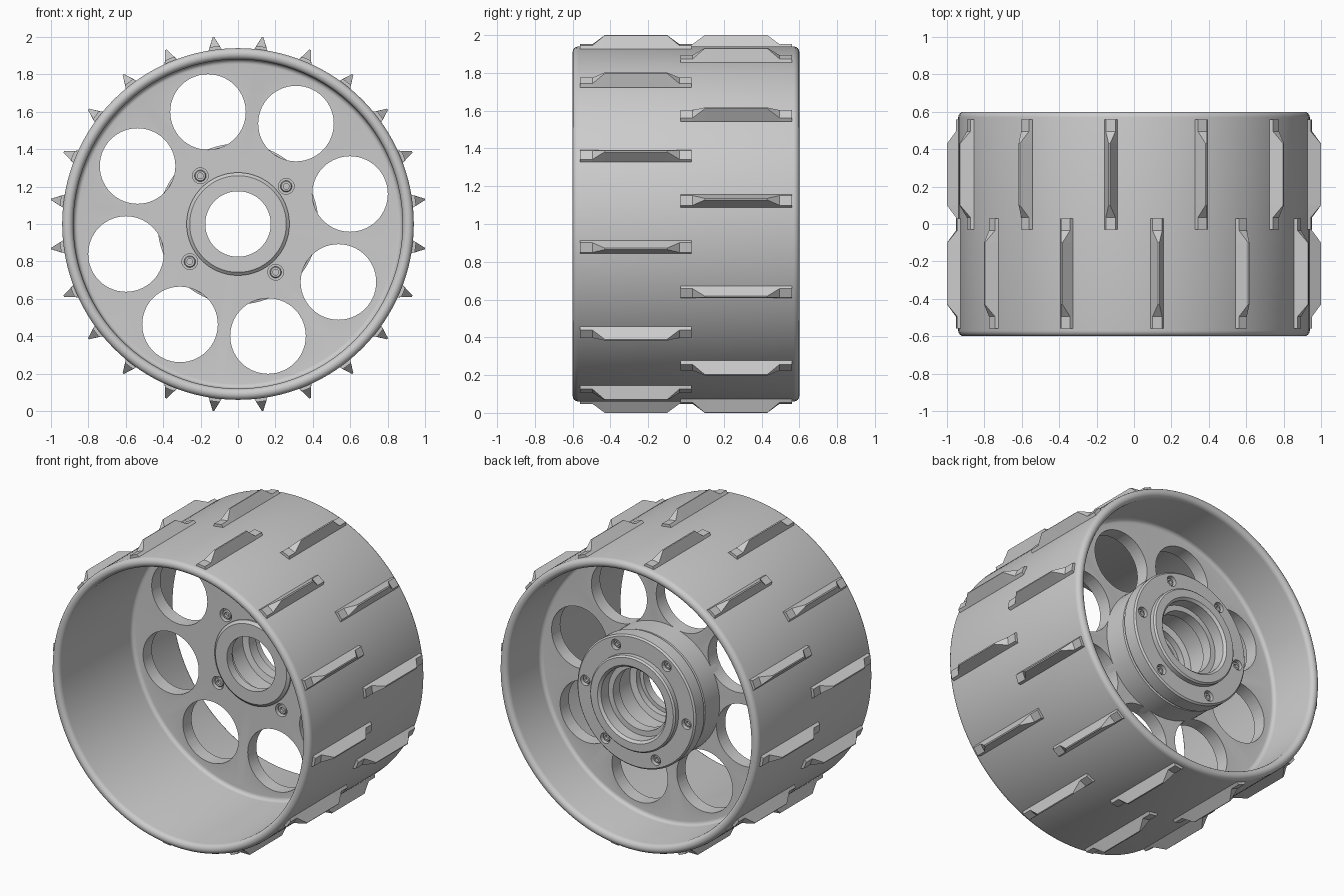
import bpy, bmesh
from math import sin, cos, pi, radians
from mathutils import Matrix, Vector

if "Cube" in bpy.data.objects:
    bpy.data.objects.remove(bpy.data.objects["Cube"])

CZ = 1.0  # axle height; the axle runs along y


def arc(cr, cy, rad, a0, a1, n=8):
    return [(cr + rad * cos(radians(a0 + (a1 - a0) * i / n)),
             cy + rad * sin(radians(a0 + (a1 - a0) * i / n))) for i in range(n + 1)]


def polar(r, deg, y=0.0):
    return Vector((r * cos(radians(deg)), y, CZ + r * sin(radians(deg))))


def finish(bm, name):
    bmesh.ops.remove_doubles(bm, verts=bm.verts, dist=1e-5)
    bmesh.ops.recalc_face_normals(bm, faces=bm.faces)
    me = bpy.data.meshes.new(name)
    bm.to_mesh(me)
    bm.free()
    ob = bpy.data.objects.new(name, me)
    bpy.context.collection.objects.link(ob)
    return ob


def smooth(ob):
    bpy.ops.object.select_all(action='DESELECT')
    ob.select_set(True)
    bpy.context.view_layer.objects.active = ob
    bpy.ops.object.shade_smooth_by_angle(angle=radians(32))


def lathe(bm, profile, steps, centre):
    """Revolve a closed (radius, y) profile about a y-parallel axis."""
    vs = [bm.verts.new(centre + Vector((r, y, 0))) for r, y in profile]
    es = [bm.edges.new((vs[i], vs[(i + 1) % len(vs)])) for i in range(len(vs))]
    bmesh.ops.spin(bm, geom=vs + es, cent=centre, axis=(0, 1, 0),
                   angle=2 * pi, steps=steps, use_merge=True)


def cut(ob, holes):
    """Drill holes given as (position, radius, y start, y end, sides)."""
    bm = bmesh.new()
    for p, r, y0, y1, n in holes:
        m = Matrix.Translation(p + Vector((0, (y0 + y1) / 2, 0))) @ Matrix.Rotation(pi / 2, 4, 'X')
        bmesh.ops.create_cone(bm, cap_ends=True, segments=n, radius1=r, radius2=r,
                              depth=y1 - y0, matrix=m)
    cutter = finish(bm, "hole_cutter")
    cutter.hide_render = True
    mod = ob.modifiers.new("holes", 'BOOLEAN')
    mod.object, mod.operation, mod.solver = cutter, 'DIFFERENCE', 'EXACT'
    bpy.context.view_layer.objects.active = ob
    bpy.ops.object.modifier_apply(modifier=mod.name)
    bpy.data.objects.remove(cutter)


AXLE = Vector((0, 0, CZ))
front_bolts = [polar(0.327, 38 + 90 * k) for k in range(4)]
back_bolts = [polar(0.37, 7 + 60 * k) for k in range(6)]

# drum with rounded rims and filleted web disc
profile = (arc(.91, -.57, .03, 0, -180) + arc(.855, .135, .025, 0, 90, 5)
           + [(.27, .16), (.27, .25)]
           + arc(.855, .275, .025, -90, 0, 5) + arc(.91, .57, .03, 180, 0))
bm = bmesh.new()
lathe(bm, profile, 128, AXLE)
drum = finish(bm, "wheel_drum")
cut(drum, [(polar(.62, 15 + 45 * k), .202, .1, .32, 56) for k in range(8)]
    + [(p, .042, .1, .195, 24) for p in front_bolts])
smooth(drum)

# hub with front boss, rear flange, lip and stepped bore
profile = [(.175, .135), (.258, .135), (.268, .145), (.275, .15), (.275, .2),
           (.42, .2), (.42, .40), (.41, .405), (.41, .42), (.43, .425), (.43, .51),
           (.42, .52), (.31, .52), (.31, .55), (.30, .56), (.25, .56), (.235, .545),
           (.235, .47), (.20, .47), (.20, .40), (.24, .39), (.24, .24), (.20, .23),
           (.20, .19), (.175, .19)]
bm = bmesh.new()
lathe(bm, profile, 96, AXLE)
hub = finish(bm, "hub")
cut(hub, [(p, .034, .49, .6, 24) for p in back_bolts])
smooth(hub)


# socket screws, facing front (d = 1) or back (d = -1)
def screws(name, places, r, top, d):
    bm = bmesh.new()
    for p in places:
        lathe(bm, [(0, top + d * .03), (r, top + d * .03), (r, top + d * .005), (r * .85, top),
                   (r * .5, top), (r * .5, top + d * .018), (0, top + d * .018)], 18, p)
    smooth(finish(bm, name))


screws("front_screws", front_bolts, .031, .168, 1)
screws("rear_screws", back_bolts, .026, .507, -1)


# tread cleats: low tabs at both ends, sharp ridge between
def cleat_row(name, y0, y1, start):
    tab, ridge = (.026, .957), (.004, 1.008)
    stations = [(y0, tab), (y0 + .065, tab), (y0 + .13, ridge),
                (y1 - .13, ridge), (y1 - .065, tab), (y1, tab)]
    bm = bmesh.new()
    for k in range(12):
        rot = Matrix.Translation(AXLE) @ Matrix.Rotation(radians(90 - start - 30 * k), 4, 'Y')
        rings = [[bm.verts.new(rot @ Vector((x, y, z))) for x, z in
                  ((-.035, .925), (.035, .925), (.035, .94), (w, h), (-w, h), (-.035, .94))]
                 for y, (w, h) in stations]
        for a, b in zip(rings, rings[1:]):
            for i in range(6):
                j = (i + 1) % 6
                bm.faces.new((a[i], a[j], b[j], b[i]))
        bm.faces.new(rings[0])
        bm.faces.new(rings[-1])
    finish(bm, name)


cleat_row("front_cleats", -.56, .03, -7.5)
cleat_row("rear_cleats", -.03, .56, 7.5)
